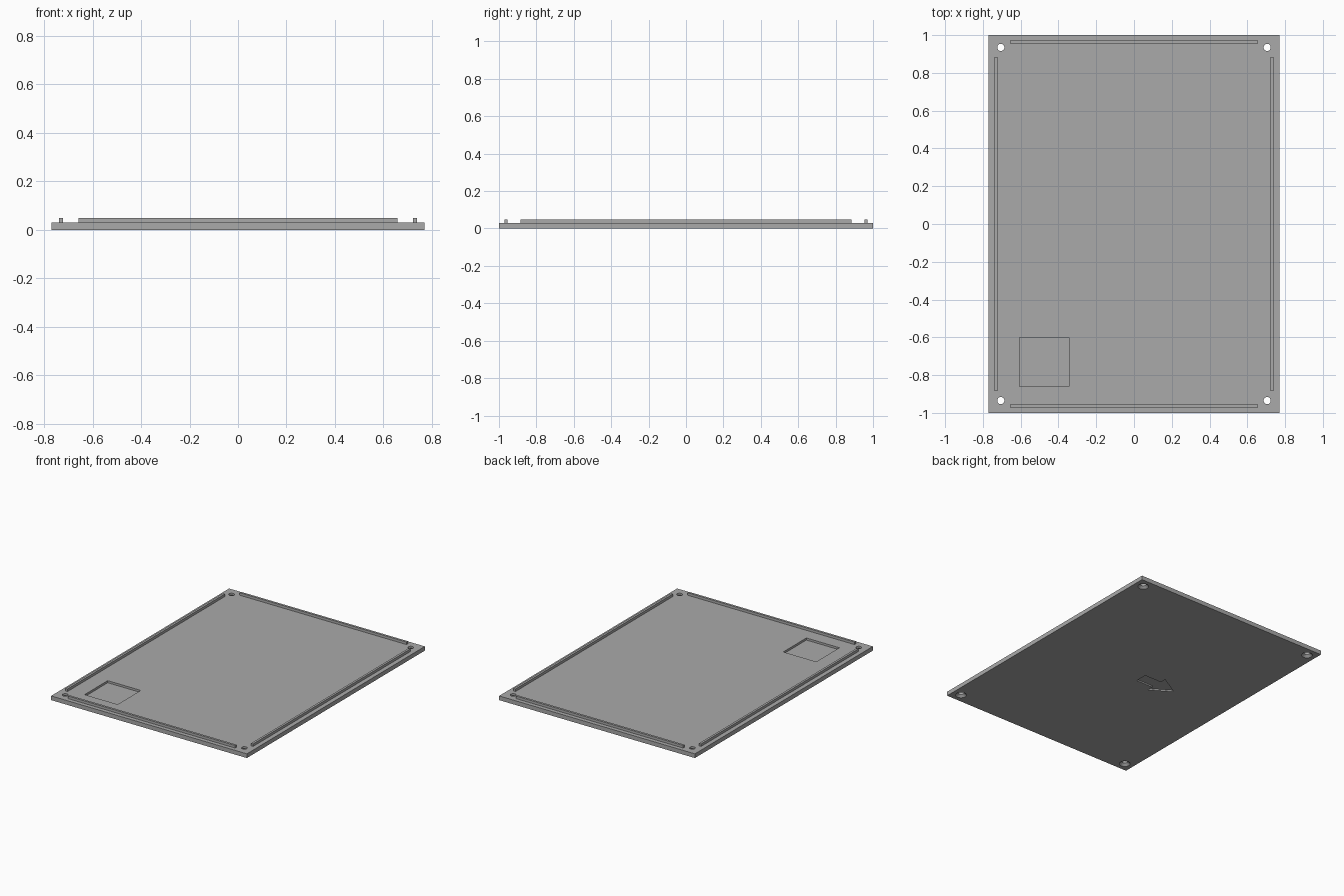
import bpy
import bmesh
from math import cos, sin, pi

cube = bpy.data.objects.get("Cube")
if cube:
    bpy.data.objects.remove(cube, do_unlink=True)

GREY = (0.4, 0.4, 0.4, 1.0)
grey = bpy.data.materials.new("plain_grey")
grey.use_nodes = True
grey.diffuse_color = GREY
grey.node_tree.nodes["Principled BSDF"].inputs["Base Color"].default_value = GREY

THICK = 0.03
RIDGE_TOP = 0.048


def loft(name, rings):
    """Closed solid through rings of (x, y, z) points, bottom ring first."""
    bm = bmesh.new()
    loops = [[bm.verts.new(p) for p in ring] for ring in rings]
    n = len(loops[0])
    for low, high in zip(loops, loops[1:]):
        for i in range(n):
            j = (i + 1) % n
            bm.faces.new((low[i], low[j], high[j], high[i]))
    bm.faces.new(loops[0][::-1])
    bm.faces.new(loops[-1])
    bmesh.ops.recalc_face_normals(bm, faces=bm.faces)
    mesh = bpy.data.meshes.new(name)
    bm.to_mesh(mesh)
    bm.free()
    mesh.materials.append(grey)
    obj = bpy.data.objects.new(name, mesh)
    bpy.context.collection.objects.link(obj)
    return obj


def prism(name, outline, z0, z1):
    return loft(name, [[(x, y, z) for x, y in outline] for z in (z0, z1)])


def box(name, x0, x1, y0, y1, z0, z1):
    return prism(name, [(x0, y0), (x1, y0), (x1, y1), (x0, y1)], z0, z1)


def circle(x, y, z, r, n=32):
    return [(x + r * cos(2 * pi * i / n), y + r * sin(2 * pi * i / n), z)
            for i in range(n)]


def cut(target, cutter):
    cutter.hide_render = True
    mod = target.modifiers.new("cut", "BOOLEAN")
    mod.operation = "DIFFERENCE"
    mod.solver = "EXACT"
    mod.object = cutter
    bpy.context.view_layer.objects.active = target
    bpy.ops.object.modifier_apply(modifier=mod.name)
    bpy.data.objects.remove(cutter, do_unlink=True)


# Base plate
plate = box("base_plate", -0.77, 0.77, -1, 1, 0, THICK)

# Corner screw holes, countersunk from below
for sx in (-1, 1):
    for sy in (-1, 1):
        x, y = 0.705 * sx, 0.935 * sy
        profile = [(-0.01, 0.036), (0.0, 0.036), (0.016, 0.019), (0.05, 0.019)]
        cut(plate, loft("hole_cutter", [circle(x, y, z, r) for z, r in profile]))

# Square pocket in the upper face
cut(plate, box("pocket_cutter", -0.605, -0.345, -0.86, -0.60, 0.015, 0.05))

# Direction arrow engraved in the underside
half = [(-0.06, 0.043), (-0.195, 0.043), (-0.195, 0.088)]
arrow = half + [(-0.34, 0)] + [(x, -y) for x, y in reversed(half)]
cut(plate, prism("arrow_cutter", arrow, -0.01, 0.01))

# Locating ridges along the four edges
for s, side, end in ((1, "left", "back"), (-1, "right", "front")):
    a, b = sorted((0.722 * s, 0.738 * s))
    box(side + "_ridge", a, b, -0.885, 0.885, THICK, RIDGE_TOP)
    a, b = sorted((0.955 * s, 0.971 * s))
    box(end + "_ridge", -0.657, 0.657, a, b, THICK, RIDGE_TOP)
